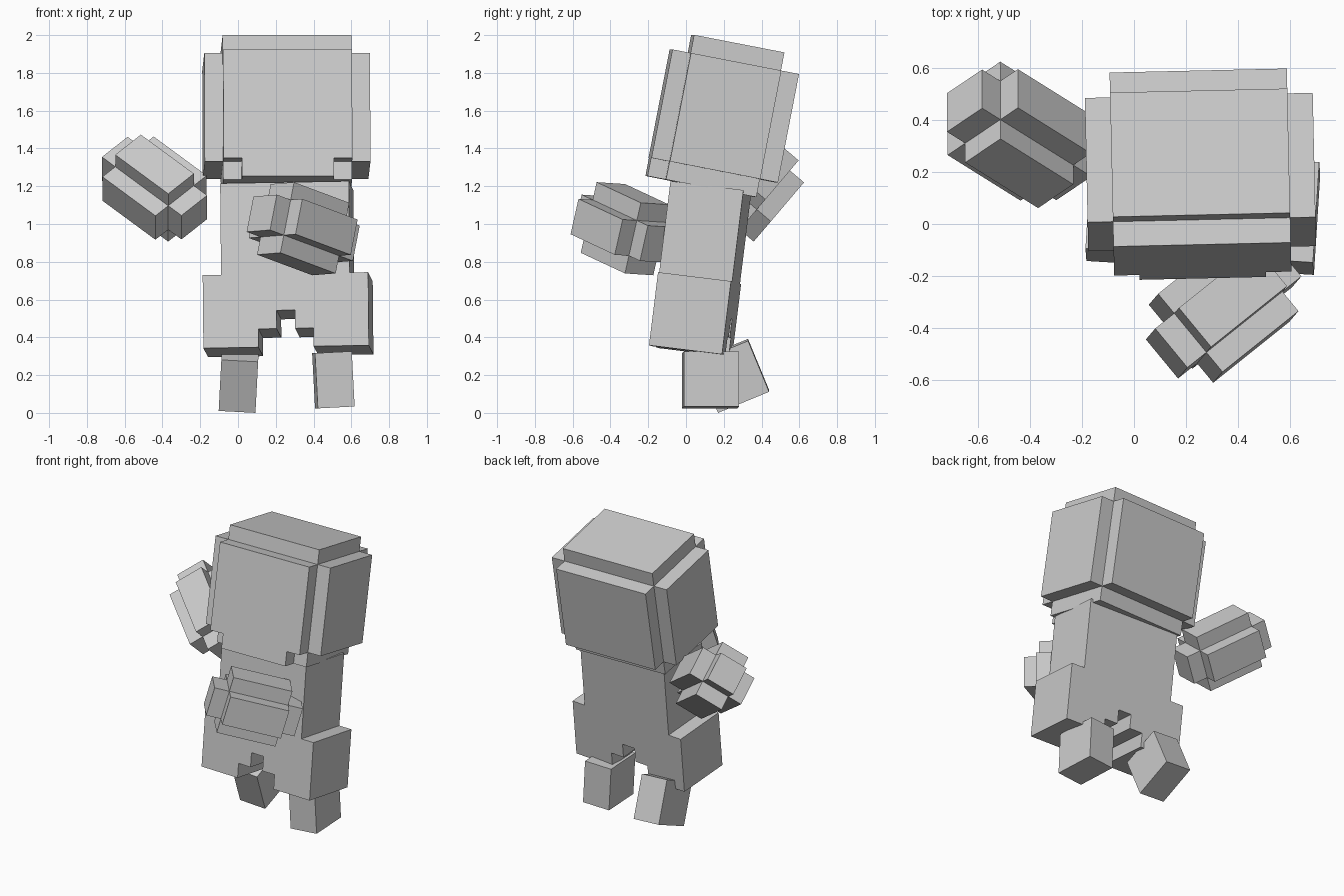
import bpy, bmesh, math
from itertools import product
from mathutils import Matrix, Vector, Euler

UNIT = 0.0975  # edge of one block

old = bpy.data.objects.get("Cube")
if old:
    bpy.data.objects.remove(old, do_unlink=True)

grey = bpy.data.materials.new("plain_grey")
grey.use_nodes = True
grey.diffuse_color = (0.6, 0.6, 0.6, 1)
grey.node_tree.nodes["Principled BSDF"].inputs["Base Color"].default_value = (0.6, 0.6, 0.6, 1)


def tilt(x, y, z):
    return Euler([math.radians(v) for v in (x, y, z)]).to_matrix()


def aim(along, side):
    """Rotation whose first axis runs along a limb and third axis is its side."""
    a = Vector(along).normalized()
    b = Vector(side).cross(a).normalized()
    return Matrix((a, b, a.cross(b))).transposed()


def block_part(name, boxes, pivot, rotation, centre):
    """Outer skin of a union of whole-block boxes, turned about a pivot."""
    cells = set()
    for low, high in boxes:
        cells |= set(product(*(range(l, h) for l, h in zip(low, high))))
    bm = bmesh.new()
    verts = {}

    def corner(p):
        if p not in verts:
            verts[p] = bm.verts.new((Vector(p) - Vector(pivot)) * UNIT)
        return verts[p]

    for cell in cells:
        for axis, side in product(range(3), (0, 1)):
            near = list(cell)
            near[axis] += 2 * side - 1
            if tuple(near) in cells:
                continue
            ring = []
            for u, v in ((0, 0), (1, 0), (1, 1), (0, 1)):
                p = list(cell)
                p[axis] += side
                p[(axis + 1) % 3] += u
                p[(axis + 2) % 3] += v
                ring.append(corner(tuple(p)))
            bm.faces.new(ring if side else ring[::-1])
    bmesh.ops.dissolve_limit(bm, angle_limit=0.02, verts=bm.verts[:], edges=bm.edges[:])
    mesh = bpy.data.meshes.new(name)
    bm.to_mesh(mesh)
    bm.free()
    mesh.materials.append(grey)
    obj = bpy.data.objects.new(name, mesh)
    obj.matrix_world = Matrix.Translation(centre) @ rotation.to_4x4()
    bpy.context.collection.objects.link(obj)
    return obj


# Head: core, side plates, front and back plates, chin
block_part("head",
           [((1, 1, 0), (8, 6, 8)), ((0, 1, 1), (9, 6, 7)),
            ((1, 0, 1), (8, 7, 7)), ((2, 0, 0), (7, 1, 1))],
           (4.5, 3.5, 4), tilt(-11, 0, 1.3), (0.256, 0.20, 1.572))

# Body: torso, hips and the stepped gap between the legs
block_part("body",
           [((1, 0, 4), (8, 4, 9)), ((0, 0, 2), (9, 4, 4)),
            ((0, 0, 1), (4, 4, 2)), ((5, 0, 1), (9, 4, 2)),
            ((0, 0, 0), (3, 4, 1)), ((6, 0, 0), (9, 4, 1))],
           (4.5, 2, 2), tilt(-7, -1, -3.5), (0.265, 0.048, 0.52))

# Legs
for name, rotation, centre in (
        ("right_leg", tilt(22.4, 3, 0), (0.005, 0.249, 0.196)),
        ("left_leg", tilt(0, -3, 3), (0.505, 0.13, 0.175))):
    block_part(name, [((0, 0, 0), (2, 3, 3))], (1, 1.5, 1.5), rotation, centre)

# Arms: long core with a raised plate on every side
arm = [((0, 1, 1), (6, 3, 3)), ((1, 0, 1), (5, 4, 3)), ((1, 1, 0), (5, 3, 4))]
for name, rotation, centre in (
        ("right_arm", aim((0.72, -0.45, -0.53), (0, 0.76, -0.65)), (-0.442, 0.343, 1.19)),
        ("left_arm", aim((0.75, 0.6, -0.28), (-0.19, -0.22, -0.96)), (0.345, -0.323, 0.975))):
    block_part(name, arm, (3, 2, 2), rotation, centre)
